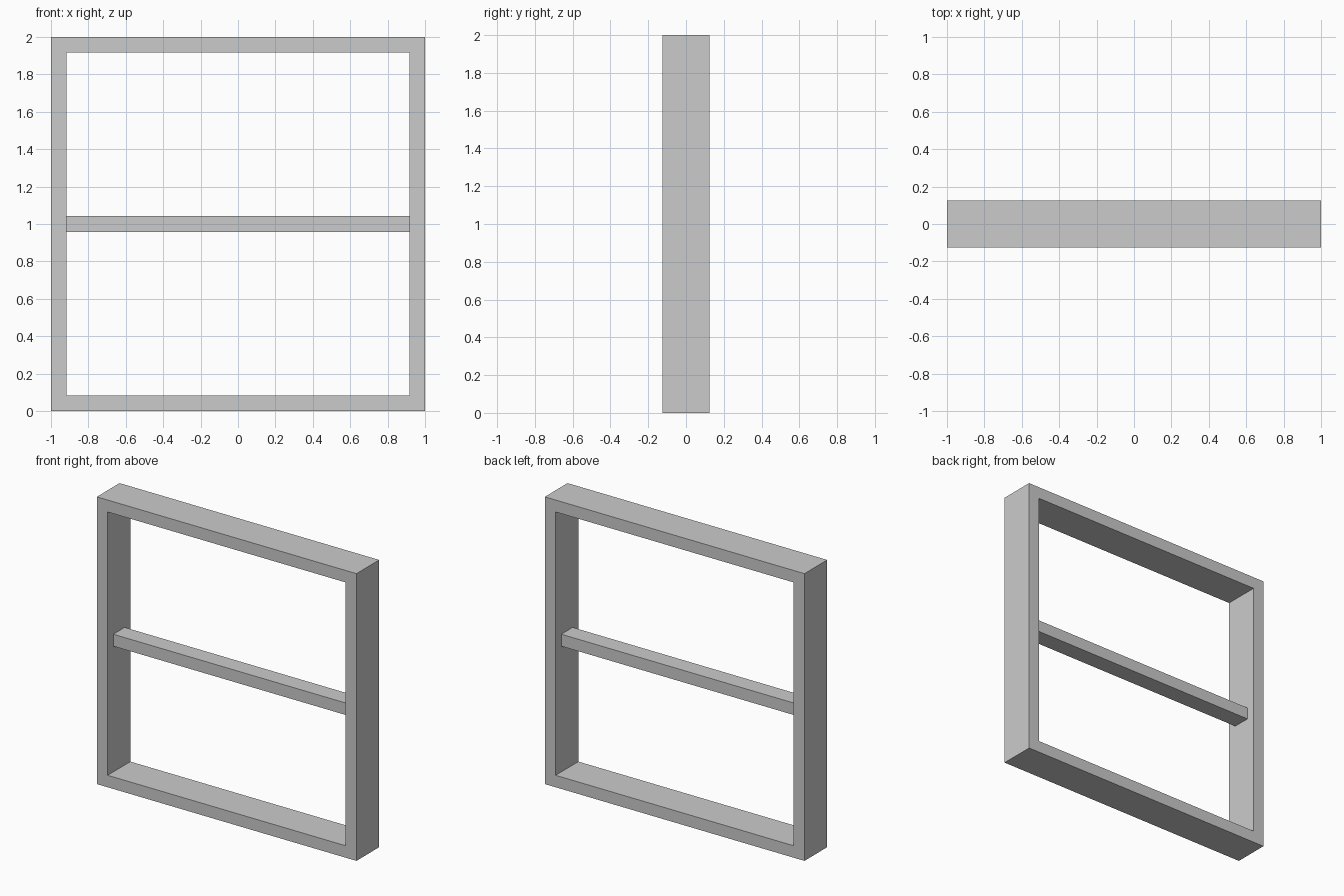
import bpy, bmesh

if "Cube" in bpy.data.objects:
    bpy.data.objects.remove(bpy.data.objects["Cube"])

SIZE, BAR, DEPTH = 2.0, 1 / 12, 0.25   # overall size, frame bar width, frame depth


def add_object(name, bm):
    bmesh.ops.recalc_face_normals(bm, faces=bm.faces)
    mesh = bpy.data.meshes.new(name)
    bm.to_mesh(mesh)
    bm.free()
    obj = bpy.data.objects.new(name, mesh)
    bpy.context.collection.objects.link(obj)
    return obj


# Outer frame: rectangular section swept around the four mitred corners
bm = bmesh.new()
half, inner, d = SIZE / 2, SIZE / 2 - BAR, DEPTH / 2
section = [(half, -d), (half, d), (inner, d), (inner, -d)]
rings = [[bm.verts.new((sx * r, y, half + sz * r)) for r, y in section]
         for sx, sz in [(-1, -1), (1, -1), (1, 1), (-1, 1)]]
for i in range(4):
    a, b = rings[i], rings[(i + 1) % 4]
    for j in range(4):
        k = (j + 1) % 4
        bm.faces.new((a[j], a[k], b[k], b[j]))
add_object("window_frame", bm)

# Slimmer crossbar spanning the opening at mid height
bm = bmesh.new()
bmesh.ops.create_cube(bm, size=1)
bmesh.ops.scale(bm, verts=bm.verts, vec=(2 * inner, DEPTH / 2, BAR))
crossbar = add_object("crossbar", bm)
crossbar.location.z = half
